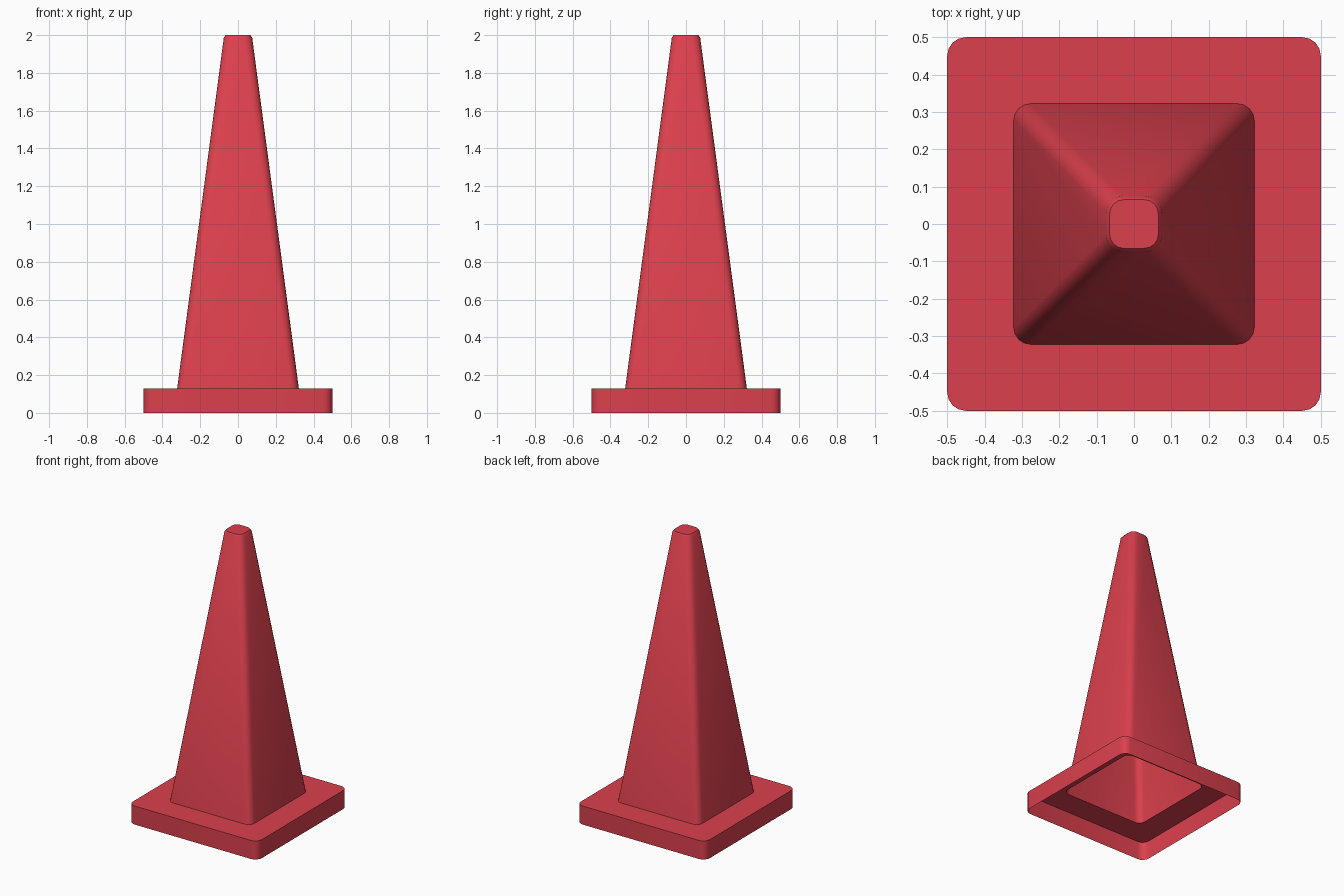
import bpy, bmesh, math

if "Cube" in bpy.data.objects:
    bpy.data.objects.remove(bpy.data.objects["Cube"])

SEG = 4  # segments per rounded corner

red = bpy.data.materials.new("cone red")
red.diffuse_color = (0.71, 0.051, 0.074, 1)
red.use_nodes = True
red.node_tree.nodes["Principled BSDF"].inputs["Base Color"].default_value = red.diffuse_color


def ring(bm, half, radius, z):
    """Rounded square loop of vertices."""
    c = half - radius
    verts = []
    for q, (sx, sy) in enumerate([(1, 1), (-1, 1), (-1, -1), (1, -1)]):
        for i in range(SEG + 1):
            a = math.pi / 2 * (q + i / SEG)
            verts.append(bm.verts.new((sx * c + radius * math.cos(a),
                                       sy * c + radius * math.sin(a), z)))
    return verts


def loft(name, sections, cap):
    """Open-bottomed shell through rounded squares (half, radius, z)."""
    bm = bmesh.new()
    rings = [ring(bm, *s) for s in sections]
    for lo, hi in zip(rings, rings[1:]):
        n = len(lo)
        for i in range(n):
            j = (i + 1) % n
            bm.faces.new((lo[i], lo[j], hi[j], hi[i]))
    if cap:
        bm.faces.new(rings[-1])
    me = bpy.data.meshes.new(name)
    bm.to_mesh(me)
    bm.free()
    ob = bpy.data.objects.new(name, me)
    bpy.context.collection.objects.link(ob)
    me.materials.append(red)
    bpy.ops.object.select_all(action='DESELECT')
    ob.select_set(True)
    bpy.context.view_layer.objects.active = ob
    bpy.ops.object.shade_smooth_by_angle(angle=math.radians(35))
    return ob


# Base: thin shell, open underneath, with a hole where the cone rises
loft("base_plate", [(0.5, 0.05, 0), (0.5, 0.05, 0.13), (0.322, 0.045, 0.13)], False)

# Hollow tapered body with a small bevel around the closed top
loft("cone_body", [(0.322, 0.045, 0.13), (0.075, 0.045, 1.987), (0.065, 0.037, 2.0)], True)
